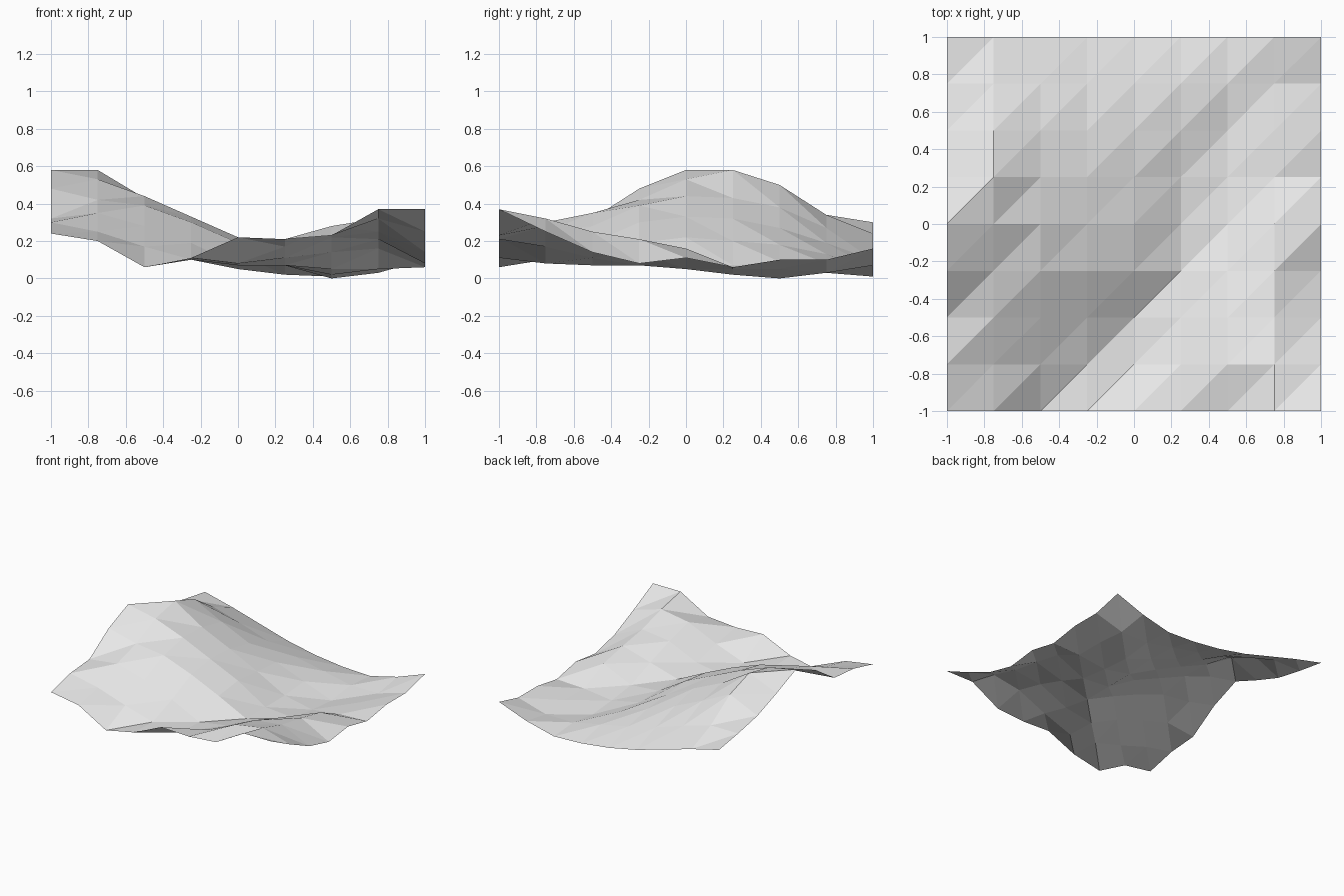
import bpy
import bmesh

# Remove the default cube if present
default_cube = bpy.data.objects.get("Cube")
if default_cube:
    bpy.data.objects.remove(default_cube, do_unlink=True)

# Ground heights in hundredths, one row per step from front to back
HEIGHTS = [
    [24, 20, 6, 11, 22, 21, 23, 37, 37],
    [30, 25, 17, 10, 8, 17, 28, 32, 25],
    [32, 35, 28, 19, 7, 11, 22, 25, 14],
    [48, 42, 39, 30, 19, 7, 14, 21, 8],
    [58, 53, 44, 33, 22, 7, 5, 16, 11],
    [48, 58, 43, 32, 20, 7, 2, 5, 6],
    [39, 50, 38, 27, 18, 9, 0, 5, 10],
    [34, 34, 27, 19, 13, 8, 3, 3, 10],
    [30, 24, 17, 10, 5, 2, 1, 7, 16],
]
STEP = 0.25


def make_material(name, colour):
    material = bpy.data.materials.new(name)
    material.use_nodes = True
    material.diffuse_color = colour
    shader = material.node_tree.nodes["Principled BSDF"]
    shader.inputs["Base Color"].default_value = colour
    return material


def build_terrain(name, rows, step, material):
    """Open sheet of flat triangles, every cell split along the same diagonal."""
    mesh = bpy.data.meshes.new(name)
    sheet = bmesh.new()
    half = step * (len(rows) - 1) / 2

    # Grid points lifted to their heights
    grid = [
        [sheet.verts.new((column * step - half, row * step - half, height / 100))
         for column, height in enumerate(heights)]
        for row, heights in enumerate(rows)
    ]

    # Two triangles for each cell
    for near, far in zip(grid, grid[1:]):
        for column in range(len(near) - 1):
            near_left, near_right = near[column:column + 2]
            far_left, far_right = far[column:column + 2]
            sheet.faces.new((near_left, near_right, far_right))
            sheet.faces.new((near_left, far_right, far_left))

    for face in sheet.faces:
        face.smooth = False
    sheet.to_mesh(mesh)
    sheet.free()
    mesh.materials.append(material)
    terrain = bpy.data.objects.new(name, mesh)
    bpy.context.collection.objects.link(terrain)
    return terrain


# Hilly ground sheet
pale_grey = make_material("pale_grey", (0.8, 0.8, 0.8, 1.0))
build_terrain("terrain", HEIGHTS, STEP, pale_grey)
